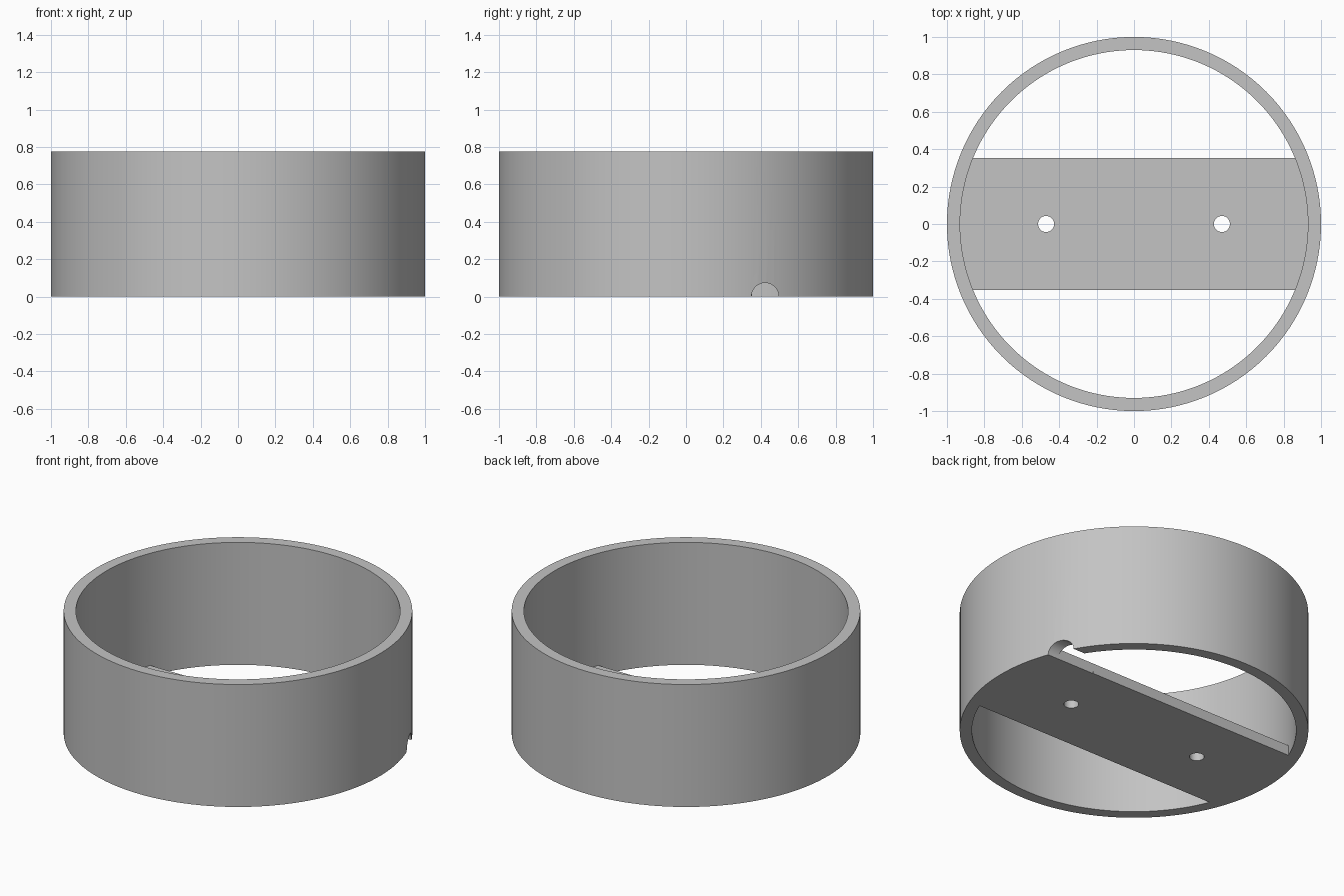
import bpy
import math

cube = bpy.data.objects.get("Cube")
if cube:
    bpy.data.objects.remove(cube, do_unlink=True)

HEIGHT = 0.775
INNER = 0.93
BAR_THICK = 0.065
BAR_HALF = 0.352
SIDES = 128

grey = bpy.data.materials.new("plain grey")
grey.use_nodes = True
colour = (0.55, 0.55, 0.55, 1)
grey.diffuse_color = colour
grey.node_tree.nodes["Principled BSDF"].inputs["Base Color"].default_value = colour


def cylinder(name, radius, depth, location, rotation=(0, 0, 0), sides=SIDES):
    bpy.ops.mesh.primitive_cylinder_add(vertices=sides, radius=radius, depth=depth,
                                        location=location, rotation=rotation)
    obj = bpy.context.object
    obj.name = name
    obj.data.materials.append(grey)
    return obj


def combine(target, other, operation):
    """Apply an exact boolean and remove the helper."""
    mod = target.modifiers.new(operation.lower(), 'BOOLEAN')
    mod.operation = operation
    mod.solver = 'EXACT'
    mod.object = other
    bpy.context.view_layer.objects.active = target
    bpy.ops.object.modifier_apply(modifier=mod.name)
    bpy.data.objects.remove(other, do_unlink=True)


# Open round wall
body = cylinder("ring_body", 1, HEIGHT, (0, 0, HEIGHT / 2))
combine(body, cylinder("bore", INNER, 2, (0, 0, 0)), 'DIFFERENCE')

# Flat cross bar, its ends sunk into the wall
bpy.ops.mesh.primitive_cube_add(size=1, location=(0, 0, BAR_THICK / 2))
bar = bpy.context.object
bar.name = "cross_bar"
bar.scale = (2.2, 2 * BAR_HALF, BAR_THICK)
bpy.ops.object.transform_apply(location=False, rotation=False, scale=True)
bar.data.materials.append(grey)
combine(bar, cylinder("bar_trim", 0.96, 1, (0, 0, 0)), 'INTERSECT')

# Two screw holes
for side in (-1, 1):
    combine(bar, cylinder("screw_hole", 0.043, 1, (side * 0.47, 0, 0), sides=32), 'DIFFERENCE')
combine(body, bar, 'UNION')

# Half-round cable notch in the left wall, beside the bar
combine(body, cylinder("cable_notch", 0.073, 0.6, (0.9, 0.423, 0),
                       (0, math.pi / 2, 0), 48), 'DIFFERENCE')

bpy.ops.object.select_all(action='DESELECT')
body.select_set(True)
bpy.context.view_layer.objects.active = body
bpy.ops.object.shade_smooth_by_angle(angle=math.radians(30))
